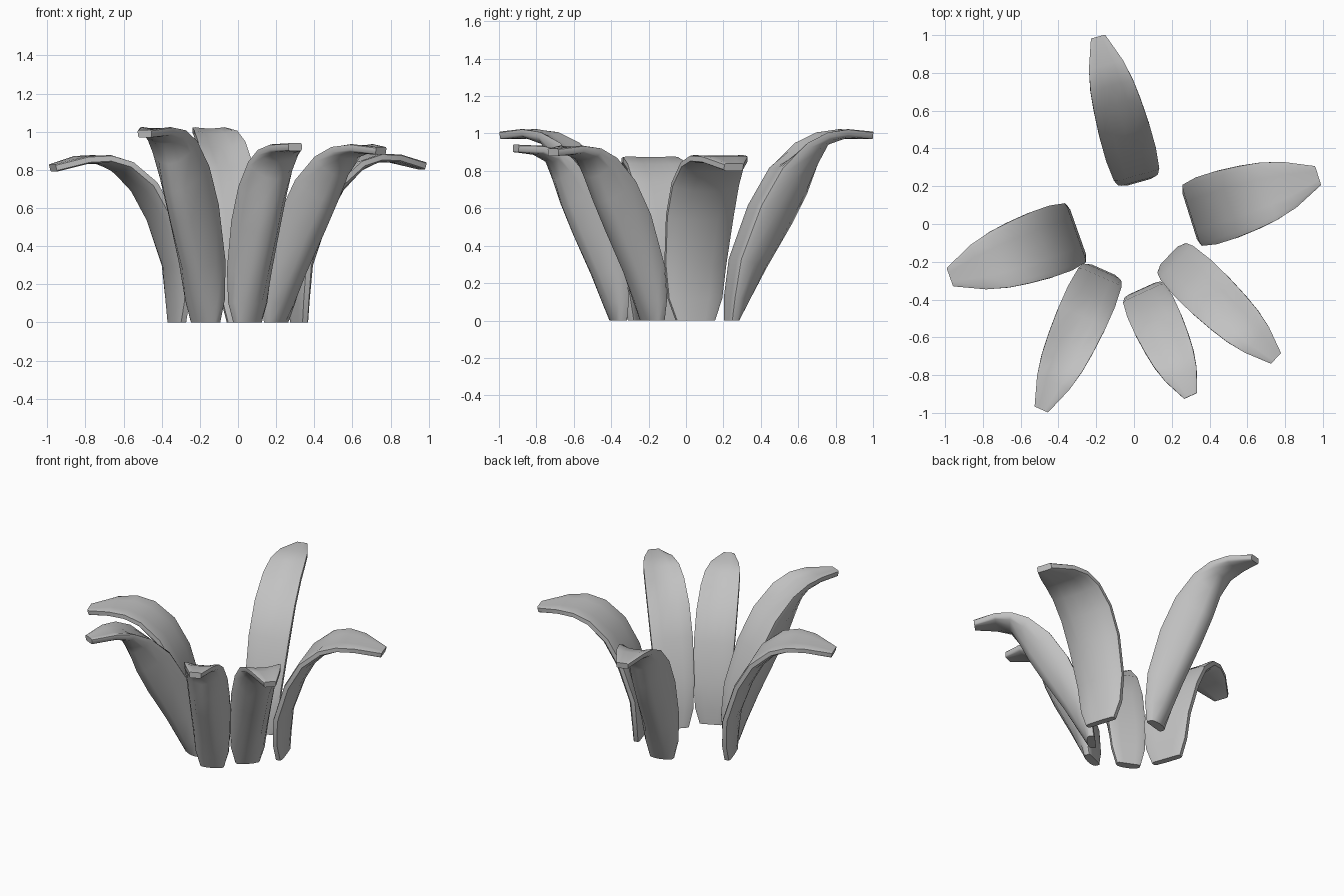
import bpy, bmesh, math
from mathutils import Vector

if "Cube" in bpy.data.objects:
    bpy.data.objects.remove(bpy.data.objects["Cube"])

GREY = (0.54, 0.54, 0.54, 1)
grey = bpy.data.materials.new("petal_grey")
grey.use_nodes = True
grey.diffuse_color = GREY
grey.node_tree.nodes["Principled BSDF"].inputs["Base Color"].default_value = GREY

# Petal stations: distance along chord, bow, half width, belly depth, hollow of inner face
STATIONS = [(0, 0, .1, .1, 0), (.08, .07, .14, .4, 0), (.22, .17, .16, .75, 0),
            (.45, .26, .175, 1, 0), (.63, .29, .175, .95, 0), (.78, .265, .165, .6, .4),
            (.87, .21, .15, .2, .6), (.935, .13, .12, .08, .6), (1, 0, .05, 0, 0)]
# Points across the petal, from one rim to the other
ACROSS = [-1, -.85, -.45, 0, .45, .85, 1]
HALF_THICK = 0.02


def section(half_width, depth, hollow):
    """Closed outline: nearly flat inner face, then the rounded belly outside."""
    inner, outer = [], []
    for u in ACROSS:
        belly = depth * (1 - abs(u) ** 2.4)
        thick = HALF_THICK * (.7 if abs(u) == 1 else 1)
        inner.append((u * half_width, thick - belly * hollow))
        outer.append((u * half_width, -thick - belly))
    return inner + outer[::-1]


def petal(name, base, tip, bow, cup, width):
    """Sweep the section from base to tip along a bowed path."""
    base, tip = Vector(base), Vector(tip)
    chord = tip - base
    length = chord.length
    side = chord.cross(Vector((0, 0, 1))).normalized()
    up = side.cross(chord.normalized())
    path = [base + chord * s[0] + up * (s[1] * bow * length) for s in STATIONS]
    last = len(path) - 1
    bm = bmesh.new()
    rings = []
    for i, (t, b, w, belly, hollow) in enumerate(STATIONS):
        tangent = (path[min(i + 1, last)] - path[max(i - 1, 0)]).normalized()
        normal = side.cross(tangent)
        ring = []
        for s, n in section(w * width, cup * belly, hollow):
            p = path[i] + side * s + normal * n
            p.z = max(p.z, 0) if i else 0
            ring.append(bm.verts.new(p))
        rings.append(ring)
    count = len(rings[0])
    for a, c in zip(rings, rings[1:]):
        for j in range(count):
            k = (j + 1) % count
            bm.faces.new((a[j], a[k], c[k], c[j]))
    bm.faces.new(rings[0])
    bm.faces.new(rings[-1])
    bmesh.ops.recalc_face_normals(bm, faces=bm.faces)
    mesh = bpy.data.meshes.new(name)
    bm.to_mesh(mesh)
    bm.free()
    mesh.materials.append(grey)
    obj = bpy.data.objects.new(name, mesh)
    bpy.context.collection.objects.link(obj)
    bpy.ops.object.select_all(action="DESELECT")
    obj.select_set(True)
    bpy.context.view_layer.objects.active = obj
    bpy.ops.object.shade_smooth_by_angle(angle=math.radians(50))


# Two wide arching petals at the sides
petal("left_petal", (.32, .05, 0), (.97, .255, .82), 1.07, .045, 1.06)
petal("right_petal", (-.32, -.05, 0), (-.97, -.28, .81), 1.07, .045, 1.04)
# Four straighter, thick-bellied petals at the back and front
petal("back_petal", (.02, .24, 0), (-.19, .99, .99), .8, .195, .78)
petal("front_right_petal", (-.17, -.26, 0), (-.49, -.98, .99), .8, .195, .78)
petal("front_petal", (.05, -.36, 0), (.3, -.91, .92), .72, .16, .76)
petal("front_left_petal", (.2, -.18, 0), (.75, -.71, .9), .77, .16, .78)
